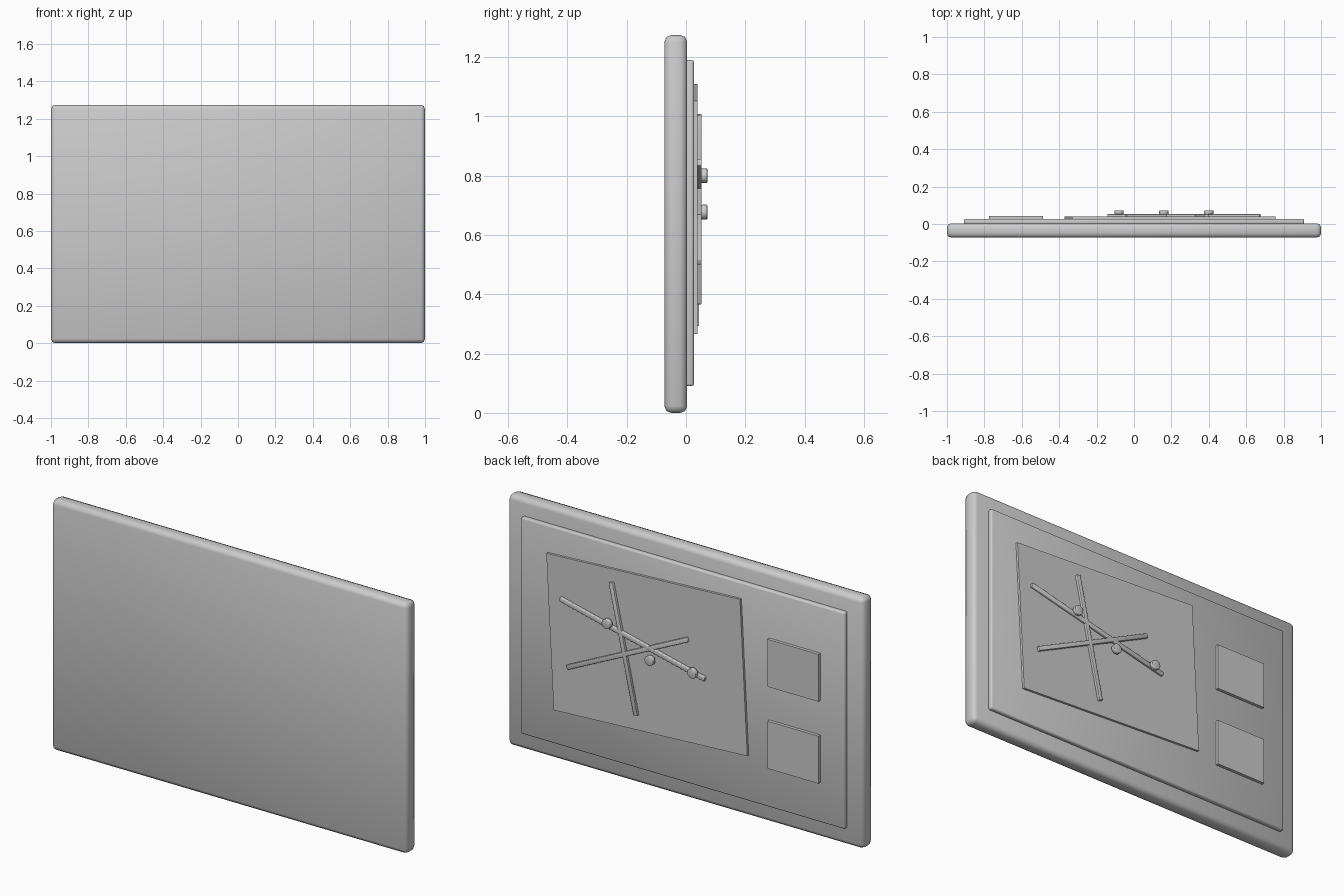
import bpy, math

if "Cube" in bpy.data.objects:
    bpy.data.objects.remove(bpy.data.objects["Cube"])


def slab(name, x, z, width, height, y0, y1, tilt=0.0, bevel=0.0, segments=2):
    """Upright box lying between y0 and y1, turned by tilt in the board plane."""
    bpy.ops.mesh.primitive_cube_add(size=1, location=(x, (y0 + y1) / 2, z))
    ob = bpy.context.object
    ob.name = name
    ob.scale = (width, y1 - y0, height)
    bpy.ops.object.transform_apply(location=False, rotation=False, scale=True)
    ob.rotation_euler.y = math.radians(tilt)
    if bevel:
        mod = ob.modifiers.new("Bevel", 'BEVEL')
        mod.width = bevel
        mod.segments = segments
        bpy.ops.object.modifier_apply(modifier=mod.name)
        bpy.ops.object.shade_smooth_by_angle(angle=math.radians(50))
    return ob


def strip(name, a, b):
    """Thin strip between two (x, z) points on the map."""
    dx, dz = b[0] - a[0], b[1] - a[1]
    slab(name, (a[0] + b[0]) / 2, (a[1] + b[1]) / 2, math.hypot(dx, dz), 0.023,
         0.037, 0.053, tilt=-math.degrees(math.atan2(dz, dx)), bevel=0.003)


# Thick rounded backing and the raised panel on its rear face
slab("backing", 0, 0.637, 2.0, 1.274, -0.073, 0.004, bevel=0.023)
slab("raised_panel", 0, 0.64, 1.82, 1.10, -0.002, 0.027, bevel=0.008)

# Slightly tilted map sheet
slab("map_sheet", 0.193, 0.688, 1.09, 0.787, 0.026, 0.039, tilt=3)

# Two notes beside the map
for i, z in enumerate((0.83, 0.414)):
    slab(f"note_{i + 1}", -0.631, z, 0.288, 0.241, 0.026, 0.043)

# Crossing strips
strip("strip_shallow", (-0.140, 0.655), (0.675, 0.846))
strip("strip_steep", (0.248, 0.368), (0.388, 1.006))
strip("strip_rising", (0.634, 0.509), (-0.042, 0.831))

# Round pins
for i, (x, z) in enumerate(((0.40, 0.80), (0.16, 0.677), (-0.08, 0.677))):
    bpy.ops.mesh.primitive_cylinder_add(vertices=20, radius=0.025, depth=0.02,
                                        location=(x, 0.062, z),
                                        rotation=(math.pi / 2, 0, 0))
    pin = bpy.context.object
    pin.name = f"pin_{i + 1}"
    mod = pin.modifiers.new("Bevel", 'BEVEL')
    mod.width = 0.003
    mod.segments = 2
    bpy.ops.object.modifier_apply(modifier=mod.name)
    bpy.ops.object.shade_smooth_by_angle(angle=math.radians(50))
